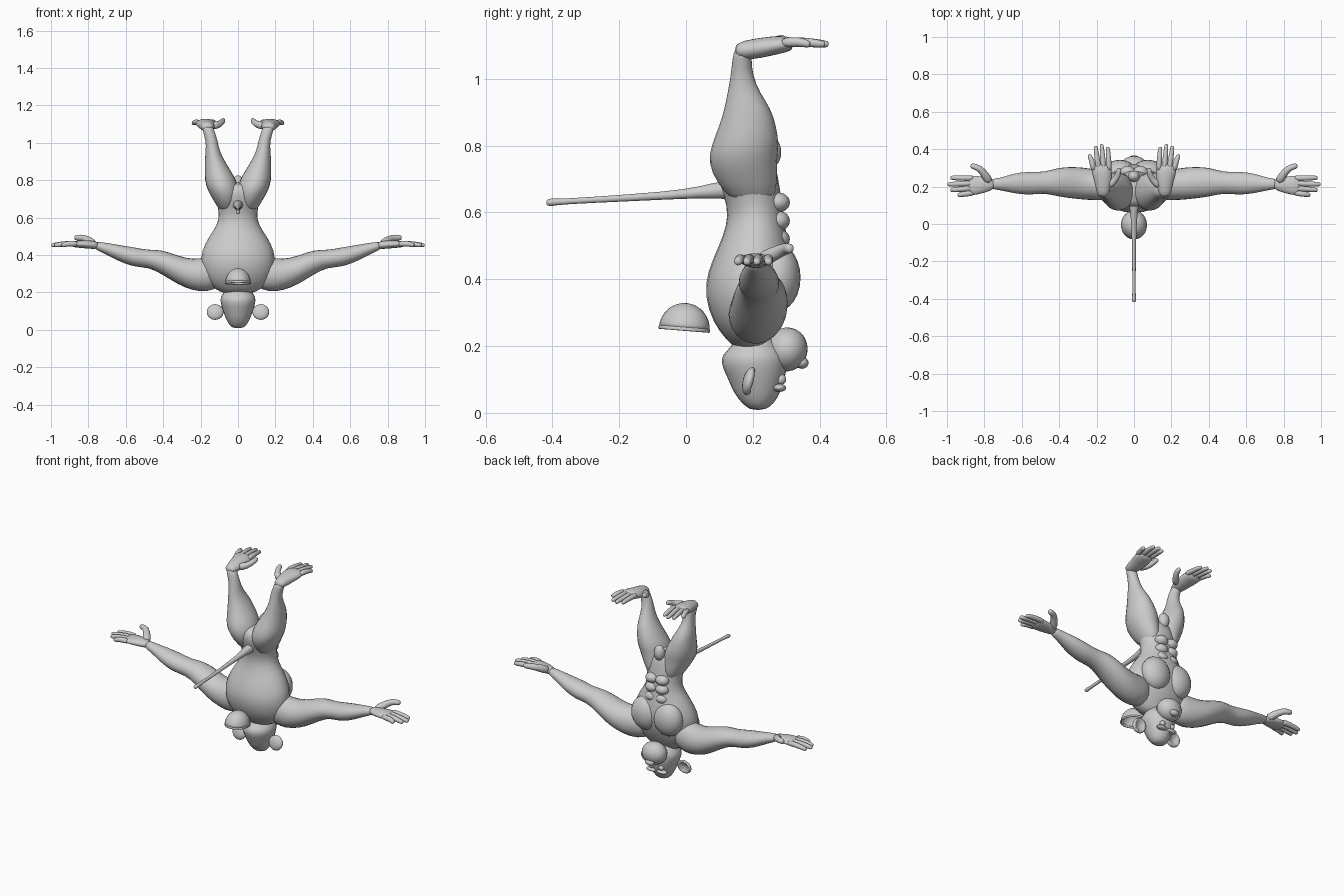
import bpy, bmesh, math
from mathutils import Matrix, Vector

if "Cube" in bpy.data.objects:
    bpy.data.objects.remove(bpy.data.objects["Cube"])

clay = bpy.data.materials.new("plain grey")
clay.use_nodes = True
GREY = (0.6, 0.6, 0.6, 1)
clay.diffuse_color = GREY
clay.node_tree.nodes["Principled BSDF"].inputs["Base Color"].default_value = GREY
SIDES = 12
ANGLES = [math.tau * i / SIDES for i in range(SIDES)]


def finish(name, bm, paired=False, subdivide=1):
    bmesh.ops.recalc_face_normals(bm, faces=bm.faces)
    mesh = bpy.data.meshes.new(name)
    bm.to_mesh(mesh)
    bm.free()
    mesh.materials.append(clay)
    for face in mesh.polygons:
        face.use_smooth = True
    obj = bpy.data.objects.new(name, mesh)
    bpy.context.collection.objects.link(obj)
    if paired:
        obj.modifiers.new("Mirror", "MIRROR").use_mirror_merge = False
    if subdivide:
        obj.modifiers.new("Smooth", "SUBSURF").levels = subdivide
        obj.modifiers["Smooth"].render_levels = subdivide
    return obj


def skin(name, rings, paired=False):
    """Join rings of points into a capped tube."""
    bm = bmesh.new()
    loops = [[bm.verts.new(p) for p in ring] for ring in rings]
    for a, b in zip(loops, loops[1:]):
        for i in range(SIDES):
            j = (i + 1) % SIDES
            bm.faces.new((a[i], a[j], b[j], b[i]))
    bm.faces.new(loops[0])
    bm.faces.new(loops[-1])
    return finish(name, bm, paired)


def loft(name, axis, sections, paired=False):
    """Sections are (position, low and high of each remaining axis)."""
    rings = []
    for pos, ulo, uhi, vlo, vhi in sections:
        ring = []
        for a in ANGLES:
            p = [(ulo + uhi + 1.04 * (uhi - ulo) * math.cos(a)) / 2,
                 (vlo + vhi + 1.04 * (vhi - vlo) * math.sin(a)) / 2]
            p.insert(axis, pos)
            ring.append(p)
        rings.append(ring)
    return skin(name, rings, paired)


def body(name, sections):
    return loft(name, 2, [(z, -w, w, lo, hi) for z, w, lo, hi in sections])


def rod(name, points, radii, paired=True):
    """Round limb along a path, with a rounded end."""
    pts = [Vector(p) for p in points]
    end = (pts[-1] - pts[-2]).normalized()
    pts.append(pts[-1] + end * radii[-1] * 0.6)
    radii = list(radii) + [radii[-1] * 0.6]
    rings = []
    for i, p in enumerate(pts):
        way = pts[min(i + 1, len(pts) - 1)] - pts[max(i - 1, 0)]
        turn = way.to_track_quat("Z", "Y")
        rings.append([p + turn @ Vector((math.cos(a), math.sin(a), 0)) * radii[i]
                      for a in ANGLES])
    return skin(name, rings, paired)


def ball(name, centre, size, paired=False, tilt=0):
    bm = bmesh.new()
    place = (Matrix.Translation(centre) @ Matrix.Rotation(tilt, 4, "X")
             @ Matrix.Diagonal((*size, 1)))
    bmesh.ops.create_uvsphere(bm, u_segments=20, v_segments=12, radius=1, matrix=place)
    return finish(name, bm, paired, 0)


# Torso, hanging upside down
body("torso", [(.19, .07, .15, .24), (.22, .13, .12, .25), (.27, .18, .08, .285),
               (.35, .2, .055, .315), (.42, .197, .062, .325), (.5, .155, .098, .31),
               (.56, .11, .122, .295), (.62, .1, .125, .29), (.68, .115, .1, .28),
               (.74, .12, .085, .27), (.79, .05, .11, .25)])
ball("chest_muscle", (.075, .275, .405), (.09, .068, .1), True)
for row, z in enumerate((.52, .575, .63)):
    ball(f"belly_muscle_{row}", (.034, .275, z), (.04, .036, .03), True)
ball("loin_bulge", (0, .255, .78), (.032, .03, .045))

# Legs and feet
loft("leg", 2, [(.62, .02, .09, .15, .26), (.69, 0, .13, .09, .275),
                (.75, -.005, .165, .066, .27), (.8, .008, .178, .075, .28),
                (.86, .045, .178, .1, .27), (.91, .075, .178, .115, .255),
                (.96, .1, .172, .125, .22), (1.01, .108, .172, .134, .2),
                (1.06, .125, .187, .139, .195), (1.095, .135, .197, .145, .2)], True)
loft("foot", 1, [(.145, .14, .19, 1.07, 1.1), (.17, .13, .2, 1.055, 1.115),
                 (.23, .118, .212, 1.063, 1.124), (.28, .118, .228, 1.075, 1.13),
                 (.325, .122, .228, 1.085, 1.125)], True)
for i, (base, tip, reach) in enumerate(((.132, .14, .405), (.16, .173, .42),
                                       (.187, .205, .41), (.213, .238, .365))):
    rod(f"toe_{i}", [(base, .28, 1.108), ((base + tip) / 2, .34, 1.112), (tip, reach, 1.104)],
        (.017, .015, .012))
rod("big_toe", [(.14, .2, 1.09), (.105, .23, 1.095), (.085, .26, 1.11), (.08, .29, 1.12)],
    (.024, .019, .016, .014))

# Arms and hands
loft("arm", 0, [(.08, .14, .27, .23, .38), (.17, .125, .285, .2, .39), (.24, .128, .298, .21, .375),
                (.32, .135, .307, .24, .395), (.41, .147, .302, .3, .43),
                (.48, .167, .275, .334, .425), (.56, .153, .282, .335, .442),
                (.65, .165, .27, .372, .455), (.72, .183, .243, .412, .468),
                (.77, .185, .243, .43, .472)], True)
loft("hand", 0, [(.74, .188, .238, .43, .47), (.79, .17, .25, .433, .478),
                 (.85, .153, .26, .438, .478), (.895, .155, .258, .443, .473)], True)
for i, (base, tip, reach) in enumerate(((.167, .155, .935), (.193, .182, .975),
                                       (.219, .212, .99), (.245, .247, .975))):
    rod(f"finger_{i}", [(.85, base, .458), (.91, (base + tip) / 2, .462), (reach, tip, .452)],
        (.017, .0155, .013))
rod("thumb", [(.77, .22, .455), (.795, .26, .475), (.825, .3, .493), (.865, .31, .492)],
    (.026, .022, .018, .016))

# Head, muzzle and face
body("head", [(.008, .025, .195, .235), (.025, .048, .17, .262), (.06, .065, .142, .282),
              (.1, .08, .127, .295), (.145, .094, .104, .305), (.175, .095, .107, .305),
              (.2, .075, .14, .28), (.24, .055, .15, .25)])
ball("muzzle", (0, .302, .19), (.075, .062, .066), tilt=-.2)
ball("nose", (0, .347, .15), (.03, .02, .018))
ball("eye", (.033, .284, .1), (.016, .016, .016), True)
ball("brow", (.034, .28, .075), (.034, .02, .012), True)

# Cupped ears
ear = ball("ear", (.122, .19, .095), (.045, .02, .043), True, -.25)
for vert in ear.data.vertices:
    out = math.hypot(vert.co.x - .122, vert.co.z - .095) / .045
    if vert.co.y > .19 and out < .75:
        vert.co.y -= .03 * (1 - out)

# Tail
rod("tail", [(0, .15, .67), (0, .08, .665), (0, 0, .655), (0, -.15, .645), (0, -.38, .632),
             (0, -.395, .631), (0, -.412, .63)],
    (.035, .023, .014, .011, .008, .012, .011), False)

# Floating cap: hollow dome with a rim and a short arched brim
bm = bmesh.new()
CAP = Matrix.Translation((0, -.005, .252)) @ Matrix.Rotation(-.08, 4, "X")
bmesh.ops.create_uvsphere(bm, u_segments=24, v_segments=16, radius=1)
bmesh.ops.delete(bm, geom=[v for v in bm.verts if v.co.z < -.01], context="VERTS")
bm.transform(CAP @ Matrix.Diagonal((.068, .076, .077, 1)))
dome = finish("cap_dome", bm, subdivide=0)
dome.modifiers.new("Thickness", "SOLIDIFY").thickness = .006

bm = bmesh.new()
rows = []
for radius, z in ((.94, .014), (1.07, .004), (1.09, -.008), (.95, -.006)):
    rows.append([bm.verts.new(CAP @ Vector((.068 * radius * math.cos(a),
                 .076 * radius * math.sin(a), z))) for a in ANGLES])
for a, b in zip(rows, rows[1:] + rows[:1]):
    for i in range(SIDES):
        j = (i + 1) % SIDES
        bm.faces.new((a[i], a[j], b[j], b[i]))
finish("cap_rim", bm)
